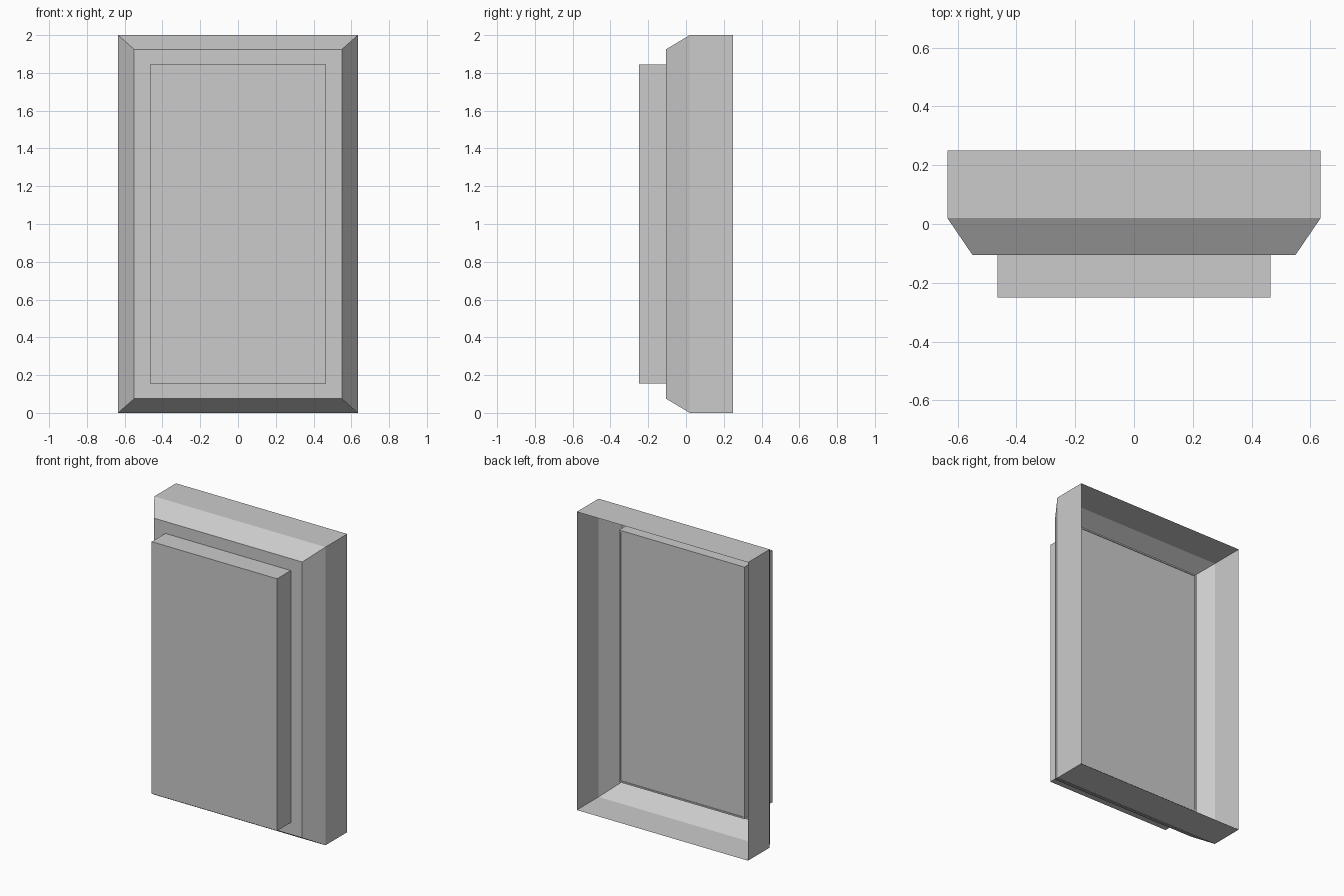
import bpy
import bmesh

# Remove the default cube only
cube = bpy.data.objects.get("Cube")
if cube:
    bpy.data.objects.remove(cube, do_unlink=True)

grey = bpy.data.materials.new("plain_grey")
grey.use_nodes = True
COLOR = (0.6, 0.6, 0.6, 1.0)
grey.diffuse_color = COLOR
grey.node_tree.nodes["Principled BSDF"].inputs["Base Color"].default_value = COLOR

MID_Z = 1.0


def loft(name, rings, cap_start=False, cap_end=False):
    """Join rectangular rings (half width, half height, y) into a shell."""
    bm = bmesh.new()
    loops = []
    for w, h, y in rings:
        corners = ((-w, -h), (w, -h), (w, h), (-w, h))
        loops.append([bm.verts.new((x, y, MID_Z + z)) for x, z in corners])
    for a, b in zip(loops, loops[1:]):
        for i in range(4):
            j = (i + 1) % 4
            bm.faces.new((a[i], a[j], b[j], b[i]))
    if cap_start:
        bm.faces.new(loops[0][::-1])
    if cap_end:
        bm.faces.new(loops[-1])
    # Rings run from front to back, so turn the walls outward
    bmesh.ops.recalc_face_normals(bm, faces=bm.faces)
    mesh = bpy.data.meshes.new(name)
    bm.to_mesh(mesh)
    bm.free()
    mesh.materials.append(grey)
    obj = bpy.data.objects.new(name, mesh)
    bpy.context.collection.objects.link(obj)
    return obj


PANEL_W, PANEL_H = 0.465, 0.845

# Open-backed frame: front rim, sloped border, straight walls
loft("outer_frame", [
    (PANEL_W, PANEL_H, -0.105),
    (0.55, 0.925, -0.105),
    (0.635, 1.0, 0.02),
    (0.635, 1.0, 0.25),
])

# Raised panel passing through the frame, with a fine recessed lip at the back
LIP = 0.01
loft("raised_panel", [
    (PANEL_W, PANEL_H, -0.25),
    (PANEL_W, PANEL_H, 0.045),
    (PANEL_W - LIP, PANEL_H - LIP, 0.045),
    (PANEL_W - LIP, PANEL_H - LIP, 0.04),
], cap_start=True, cap_end=True)
